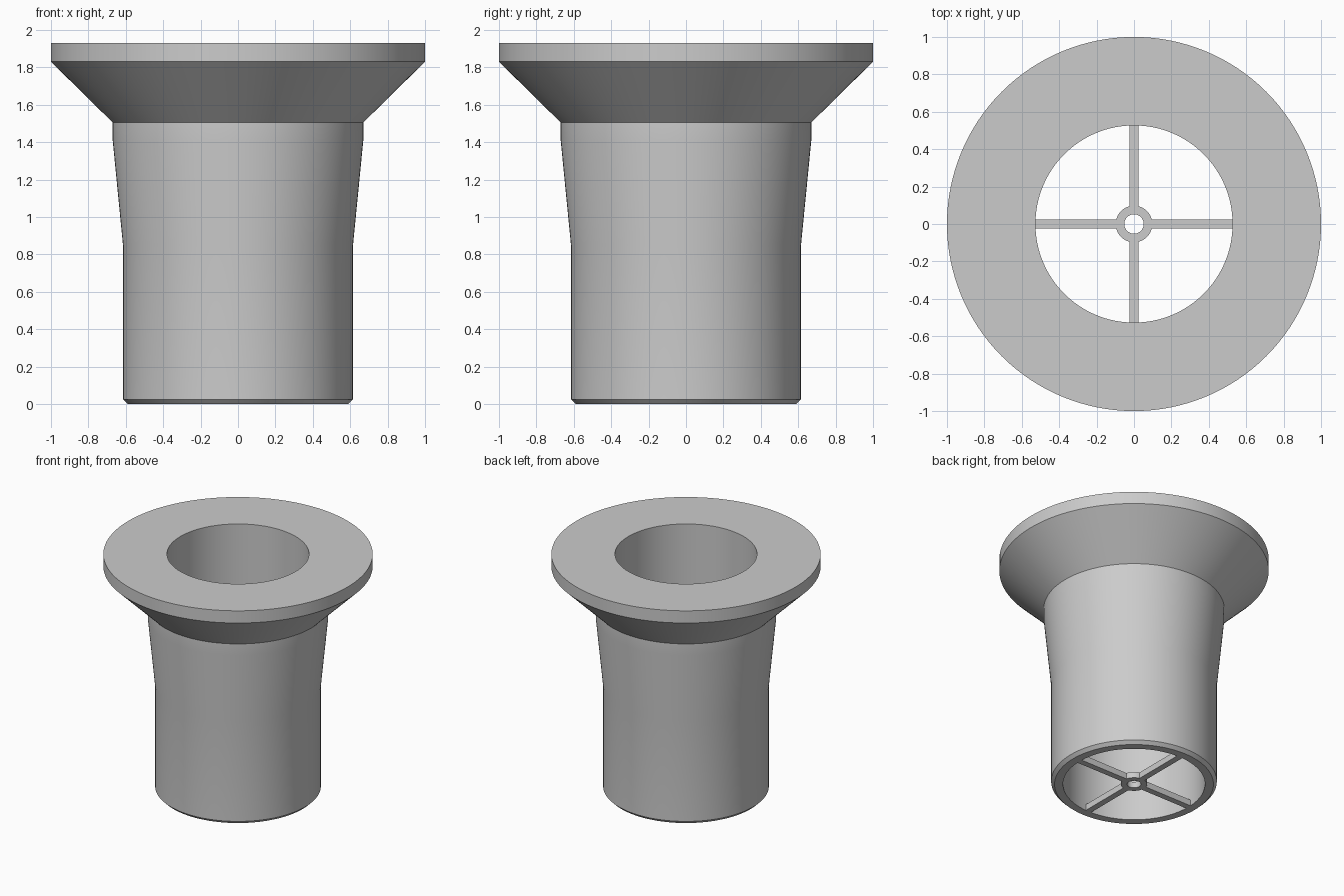
import bpy
import bmesh
from math import cos, sin, pi, radians
from mathutils import Matrix, Vector

cube = bpy.data.objects.get("Cube")
if cube:
    bpy.data.objects.remove(cube, do_unlink=True)

grey = bpy.data.materials.new("plain grey")
grey.use_nodes = True
colour = (0.6, 0.6, 0.6, 1)
grey.diffuse_color = colour
grey.node_tree.nodes["Principled BSDF"].inputs["Base Color"].default_value = colour


def finish(name, bm, smooth=True):
    bmesh.ops.recalc_face_normals(bm, faces=bm.faces)
    mesh = bpy.data.meshes.new(name)
    bm.to_mesh(mesh)
    bm.free()
    mesh.materials.append(grey)
    obj = bpy.data.objects.new(name, mesh)
    bpy.context.collection.objects.link(obj)
    if smooth:
        bpy.ops.object.select_all(action="DESELECT")
        obj.select_set(True)
        bpy.context.view_layer.objects.active = obj
        bpy.ops.object.shade_smooth_by_angle(angle=radians(25))
    return obj


def lathe(name, profile, segments):
    """Revolve a closed (radius, height) profile around z."""
    bm = bmesh.new()
    rings = []
    for i in range(segments):
        a = 2 * pi * i / segments
        rings.append([bm.verts.new((r * cos(a), r * sin(a), z)) for r, z in profile])
    n = len(profile)
    for i in range(segments):
        this, after = rings[i], rings[(i + 1) % segments]
        for j in range(n):
            k = (j + 1) % n
            bm.faces.new((this[j], after[j], after[k], this[k]))
    return finish(name, bm)


# Flanged sleeve: chamfered foot, straight body, taper, conical flare, flat rim, bore
BORE = 0.527
lathe("flanged_sleeve", [
    (BORE, 0), (0.59, 0), (0.615, 0.025), (0.615, 0.85), (0.67, 1.41),
    (0.67, 1.505), (1, 1.83), (1, 1.93), (BORE, 1.93),
], 128)

# Centre hub ring, level with the foot
THICK = 0.05
lathe("hub_ring", [(0.052, 0), (0.098, 0), (0.098, THICK), (0.052, THICK)], 48)

# Four spokes joining the hub to the bore
inner, outer = 0.094, BORE + 0.001
for i, side in enumerate(("left", "back", "right", "front")):
    bm = bmesh.new()
    bmesh.ops.create_cube(bm, size=1)
    bmesh.ops.scale(bm, vec=(outer - inner, 0.05, THICK), verts=bm.verts)
    bmesh.ops.translate(bm, vec=Vector(((inner + outer) / 2, 0, THICK / 2)), verts=bm.verts)
    bmesh.ops.rotate(bm, matrix=Matrix.Rotation(i * pi / 2, 3, "Z"), verts=bm.verts)
    finish(side + "_spoke", bm, smooth=False)
